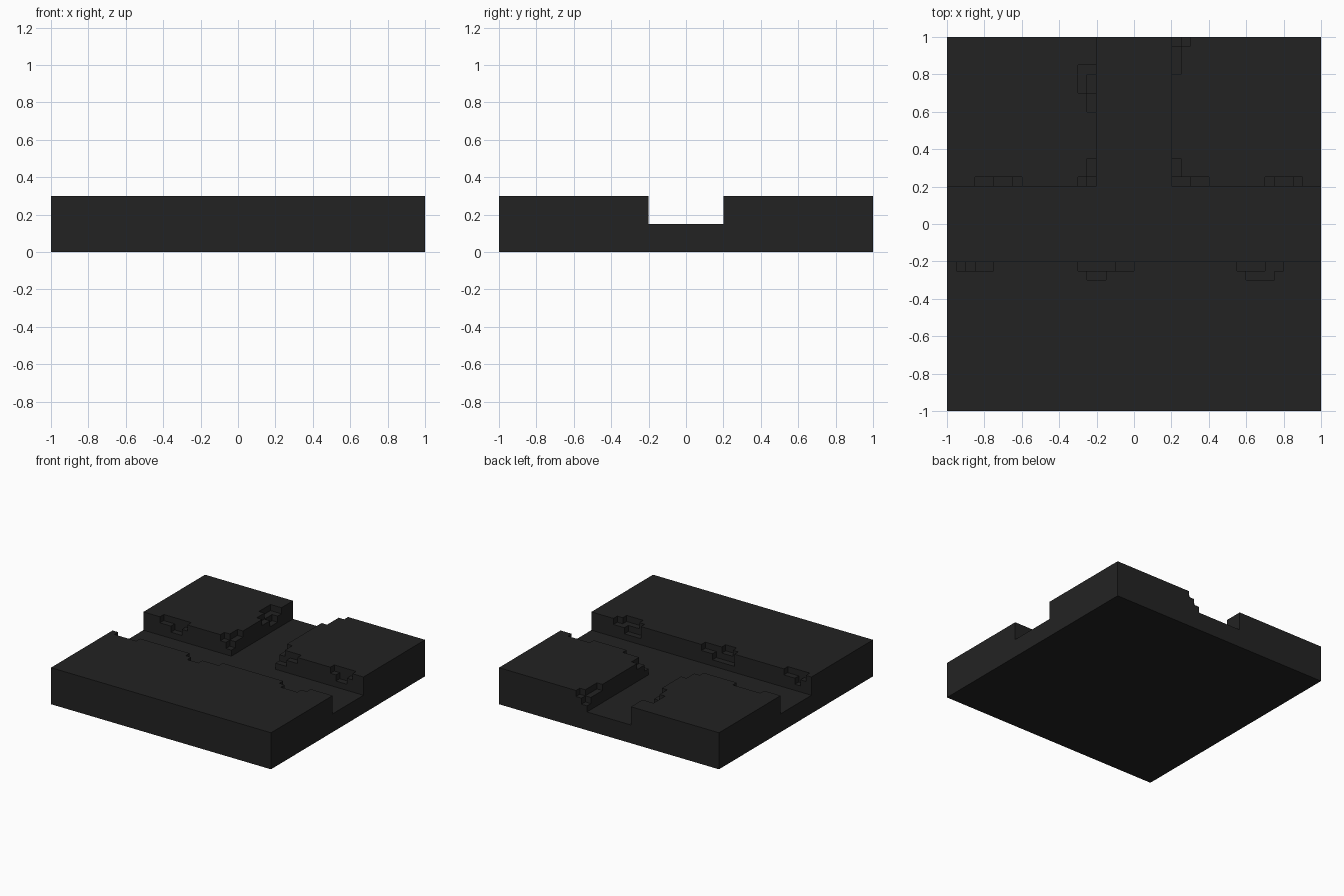
import bpy, bmesh

if "Cube" in bpy.data.objects:
    bpy.data.objects.remove(bpy.data.objects["Cube"])

U = 0.05          # carving step
N = 40            # cells per side
LAYERS = 6        # 0.3 high

# Chips in the channel edges: x0, x1, y0, y1, height left (later ones cut deeper)
CHIPS = [
    # north-west block, south edge, corner and east edge
    (-.85, -.60, .20, .25, .25), (-.75, -.65, .20, .25, .20),
    (-.30, -.20, .20, .25, .25), (-.25, -.20, .20, .35, .25), (-.25, -.20, .20, .25, .20),
    (-.30, -.20, .70, .85, .25), (-.25, -.20, .60, .80, .25), (-.25, -.20, .70, .80, .20),
    # north-east block, west edge, corner and south edge
    (.20, .30, .95, 1.0, .25), (.20, .25, .80, .95, .25), (.20, .25, .95, 1.0, .20),
    (.20, .40, .20, .25, .25), (.20, .25, .20, .35, .25), (.20, .30, .20, .25, .20),
    (.70, .90, .20, .25, .25), (.75, .85, .20, .25, .20),
    # south block, north edge
    (-.95, -.75, -.25, -.20, .25), (-.90, -.85, -.25, -.20, .20),
    (-.30, .00, -.25, -.20, .25), (-.25, -.15, -.30, -.25, .25), (-.30, -.10, -.25, -.20, .20),
    (.55, .80, -.25, -.20, .25), (.60, .75, -.30, -.25, .25), (.55, .70, -.25, -.20, .20),
]
# T-shaped channel
CHANNEL = [(-1, 1, -.2, .2, .15), (-.2, .2, .2, 1, .15)]

# Height of every cell in steps
height = [[LAYERS] * N for _ in range(N)]
for x0, x1, y0, y1, z in CHIPS + CHANNEL:
    for i in range(round((x0 + 1) / U), round((x1 + 1) / U)):
        for j in range(round((y0 + 1) / U), round((y1 + 1) / U)):
            height[i][j] = min(height[i][j], round(z / U))


def level(i, j):
    return height[i][j] if 0 <= i < N and 0 <= j < N else 0


bm = bmesh.new()
verts = {}


def quad(*corners):
    vs = []
    for c in corners:
        if c not in verts:
            verts[c] = bm.verts.new((c[0] * U - 1, c[1] * U - 1, c[2] * U))
        vs.append(verts[c])
    bm.faces.new(vs)


# Tops, underside and stepped walls
for i in range(N):
    for j in range(N):
        h = height[i][j]
        ring = [(i, j), (i + 1, j), (i + 1, j + 1), (i, j + 1)]
        quad(*[(a, b, h) for a, b in ring])
        quad(*[(a, b, 0) for a, b in reversed(ring)])
        for s, (di, dj) in enumerate([(0, -1), (1, 0), (0, 1), (-1, 0)]):
            p, q = ring[s], ring[(s + 1) % 4]
            for k in range(level(i + di, j + dj), h):
                quad((*p, k), (*q, k), (*q, k + 1), (*p, k + 1))

# Merge flat areas into large faces
bmesh.ops.dissolve_limit(bm, angle_limit=0.02, verts=bm.verts[:], edges=bm.edges[:])

mesh = bpy.data.meshes.new("channel_tile")
bm.to_mesh(mesh)
bm.free()
tile = bpy.data.objects.new("channel_tile", mesh)
bpy.context.collection.objects.link(tile)

mat = bpy.data.materials.new("charcoal")
mat.diffuse_color = (0.0165, 0.0165, 0.0165, 1)
mat.use_nodes = True
mat.node_tree.nodes["Principled BSDF"].inputs["Base Color"].default_value = mat.diffuse_color
mesh.materials.append(mat)
